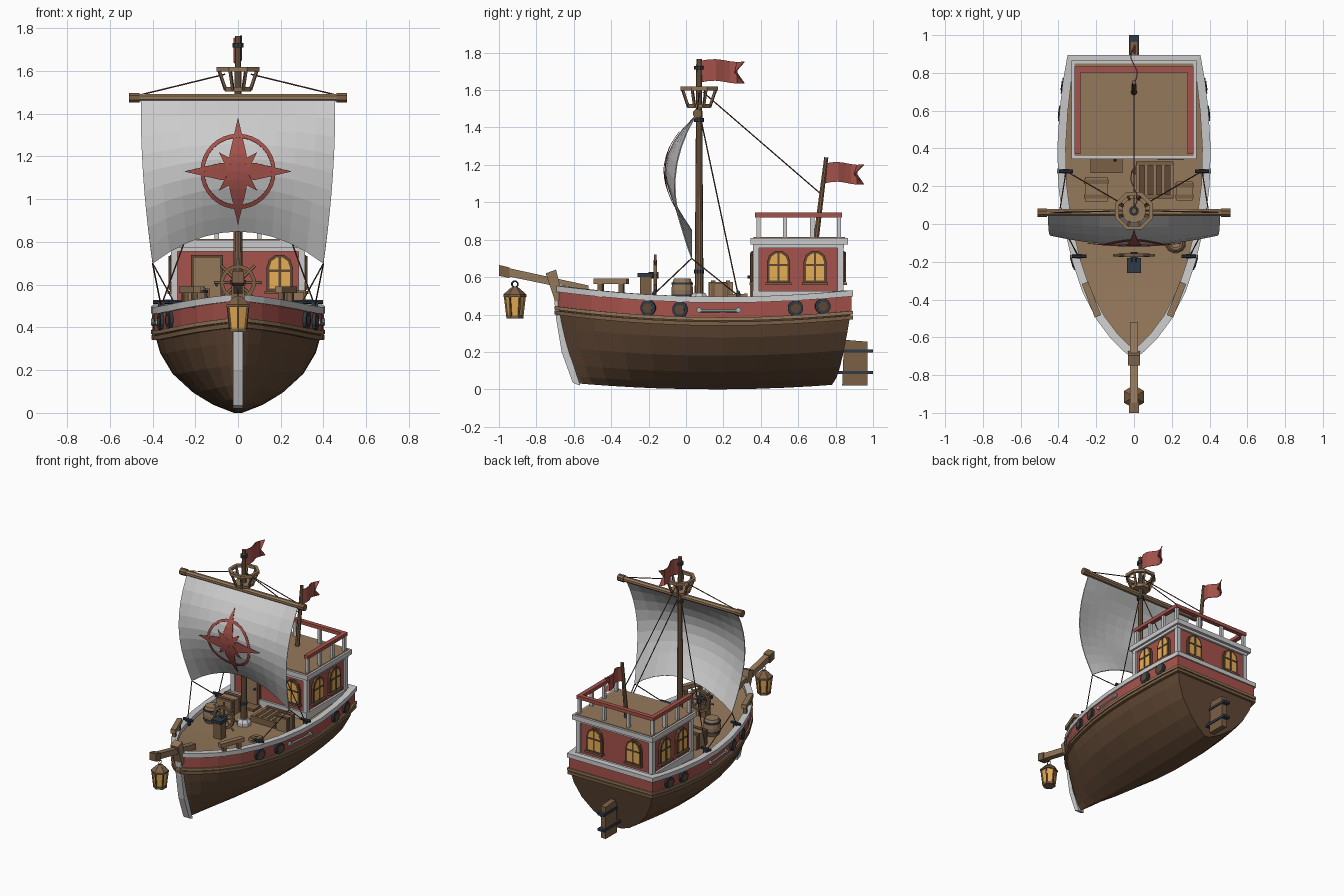
import bpy, bmesh, math
from mathutils import Vector, Matrix
from math import sin, cos, pi

if "Cube" in bpy.data.objects:
    bpy.data.objects.remove(bpy.data.objects["Cube"])

def material(name, c):
    m = bpy.data.materials.new(name)
    m.diffuse_color = (*c, 1)
    m.use_nodes = True
    m.node_tree.nodes["Principled BSDF"].inputs["Base Color"].default_value = m.diffuse_color
    return m
WOOD = material("wood", (.30, .19, .105))
MID = material("mid_wood", (.20, .115, .06))
DARK = material("dark_wood", (.12, .065, .035))
RED = material("red_paint", (.38, .085, .07))
GOLD = material("lit_glass", (.8, .42, .09))
IRON = material("iron", (.03, .042, .06))
TEAL = material("pale_teal", (.35, .47, .46))
GREY = None

def mesh(name, verts, faces, mat=None, thick=0):
    me = bpy.data.meshes.new(name)
    me.from_pydata([tuple(v) for v in verts], [], faces)
    bm = bmesh.new(); bm.from_mesh(me)
    bmesh.ops.recalc_face_normals(bm, faces=bm.faces)
    bm.to_mesh(me); bm.free()
    if mat: me.materials.append(mat)
    ob = bpy.data.objects.new(name, me)
    bpy.context.collection.objects.link(ob)
    if thick:
        s = ob.modifiers.new("thickness", 'SOLIDIFY'); s.thickness = thick; s.offset = 0
    return ob

def loft(name, rings, mat, closed=False, caps=True):
    n, m = len(rings[0]), len(rings)
    faces = [(i*n+j, i*n+(j+1) % n, ((i+1) % m)*n+(j+1) % n, ((i+1) % m)*n+j)
             for i in range(m if closed else m-1) for j in range(n)]
    if caps and not closed:
        faces += [tuple(range(n)), tuple(range((m-1)*n, m*n))]
    return mesh(name, [v for r in rings for v in r], faces, mat)

def prism(name, pts, h, mat, M=Matrix()):
    """outline in local (y,z), extruded +-h along local x"""
    return loft(name, [[M @ Vector((x, a, b)) for a, b in pts] for x in (-h, h)], mat)

def box(name, x, y, z, mat, M=Matrix()):
    return loft(name, [[M @ Vector((a, b, c)) for a, b in
                ((x[0], y[0]), (x[1], y[0]), (x[1], y[1]), (x[0], y[1]))] for c in z], mat)

def rod(name, p, q, r, mat, r2=None, n=8):
    p, q = Vector(p), Vector(q)
    R = (q-p).to_track_quat('Z', 'Y')
    return loft(name, [[c + R @ Vector((rr*cos(2*pi*(k+.5)/n), rr*sin(2*pi*(k+.5)/n), 0)) for k in range(n)]
                       for c, rr in ((p, r), (q, r if r2 is None else r2))], mat)

def lathe(name, prof, mat, M, n=12, ring=False):
    return loft(name, [[M @ Vector((r*cos(2*pi*(k+.5)/n), r*sin(2*pi*(k+.5)/n), z)) for k in range(n)]
                       for r, z in prof], mat, closed=ring)

def at(x, y, z, ang=0, axis='Z'):
    return Matrix.Translation((x, y, z)) @ Matrix.Rotation(ang, 4, axis)

# Hull plan: (y, half width), sheer height and keel
PLAN = [(-.69, .012), (-.66, .05), (-.6, .11), (-.5, .185), (-.35, .262), (-.2, .312), (0, .36),
        (.2, .386), (.4, .392), (.6, .38), (.75, .363), (.88, .34)]
def width(y):
    for (a, b), (c, d) in zip(PLAN, PLAN[1:]):
        if y <= c: return b + (d-b)*(y-a)/(c-a)
    return PLAN[-1][1]
def top(y): return .495 + .075*(y-.2)**2

SECT = [(.05, 0), (.3, .1), (.54, .25), (.78, .48), (.93, .74), (1, 1)]
rings = []
for y, w in PLAN:
    yb = -.57 + (y+.69)*1.35/1.57
    zk = .06*(yb-.15)**2
    half = [(w*f, yb+(y-yb)*t**.6, zk+(top(y)-.12-zk)*t) for f, t in SECT]
    rings.append([(-a, b, c) for a, b, c in reversed(half)] + half)
loft("hull", rings, DARK)

# Strakes swept around the plan
loop = [Vector((w, y)) for y, w in PLAN] + [Vector((-w, y)) for y, w in reversed(PLAN)]
def strake(name, o0, o1, z0, z1, mat):
    out = []
    for i, p in enumerate(loop):
        d1 = (p-loop[i-1]).normalized(); d2 = (loop[(i+1) % len(loop)]-p).normalized()
        n1, n2 = Vector((d1.y, -d1.x)), Vector((d2.y, -d2.x))
        nn = (n1+n2).normalized(); nn /= max(.6, nn.dot(n1))
        out.append([(*(p+nn*o), top(p.y)+z) for o, z in ((o0, z0), (o1, z0), (o1, z1), (o0, z1))])
    loft(name, out, mat, closed=True)
strake("red_bulwark", -.025, .004, -.125, -.02, RED)
strake("cap_rail", -.03, .014, -.032, 0, GREY)
strake("upper_wale", -.02, .014, -.128, -.11, WOOD)
strake("lower_wale", -.02, .012, -.155, -.134, MID)
loft("deck", [[(s*max(w-.018, .005), y, top(y)+z) for s, z in ((-1, -.06), (1, -.06), (1, -.028), (-1, -.028))]
              for y, w in PLAN[1:]], WOOD)

# Stem, stem head, bowsprit, rudder
prism("stem_post", [(-.565, .02), (-.605, .035), (-.665, .2), (-.695, .38), (-.712, .56), (-.665, .56),
                    (-.655, .38), (-.625, .2)], .024, GREY)
prism("stem_head", [(-.75, .62), (-.695, .64), (-.655, .48), (-.70, .47)], .031, WOOD)
prism("bowsprit", [(-.52, .515), (-.52, .555), (-.98, .655), (-.98, .61)], .021, WOOD)
prism("bowsprit_cap", [(-.945, .595), (-.945, .652), (-1, .665), (-1, .607)], .027, MID)
prism("rudder", [(.835, .02), (.97, .02), (.97, .255), (.845, .265)], .02, MID)
for z in (.09, .205):
    box("rudder_strap", (-.026, .026), (.80, 1), (z-.009, z+.009), IRON)

# Bow lantern
L = at(0, -.915, 0)
lathe("lantern_glass", [(.04, .39), (.052, .50)], GOLD, L, 6)
lathe("lantern_cap", [(.062, .495), (.062, .507), (.025, .54), (.012, .548)], MID, L, 6)
lathe("lantern_base", [(.046, .378), (.046, .395)], MID, L, 6)
lathe("lantern_hook", [(.016, -.003), (.021, 0), (.016, .003), (.012, 0)], IRON, at(0, -.915, .562, pi/2, 'Y'), 8, True)
for k in range(6):
    a = 2*pi*(k+.5)/6
    rod("lantern_bar", (.042*cos(a), -.915+.042*sin(a), .39), (.055*cos(a), -.915+.055*sin(a), .5), .006, MID, n=4)

# Cabin
box("cabin_walls", (-.3, .3), (.37, .83), (.46, .78), RED)
box("cabin_base", (-.315, .315), (.355, .845), (.46, .525), GREY)
box("cabin_cornice", (-.33, .33), (.345, .865), (.775, .81), GREY)
box("cornice_moulding", (-.315, .315), (.357, .845), (.755, .776), GREY)
box("cabin_roof_deck", (-.315, .315), (.36, .85), (.80, .814), WOOD)
for s in (-1, 1):
    for y in (.375, .825):
        box("cabin_corner_post", (s*.298-.016, s*.298+.016), (y-.016, y+.016), (.5, .77), GREY)
    for y in (.388, .53, .675, .817):
        box("roof_rail_post", (s*.3-.011, s*.3+.011), (y-.011, y+.011), (.81, .925), GREY)
    box("roof_side_rail", (s*.3-.016, s*.3+.016), (.37, .835), (.92, .945), RED)
    box("roof_rail_post", (s*.1-.011, s*.1+.011), (.806, .828), (.81, .925), GREY)
box("roof_back_rail", (-.3, .3), (.803, .835), (.92, .945), RED)

# Arched windows, local facing -y
def arch(w, h):
    return [(w, -h), (w, h-w)] + [(w*cos(a), h-w+w*sin(a)) for a in (pi/5, 2*pi/5, 3*pi/5, 4*pi/5)] + [(-w, h-w), (-w, -h)]
def window(x, y, ang):
    M = at(x, y, .655, ang)
    A = M @ Matrix.Rotation(pi/2, 4, 'Z')   # outline y -> local x
    prism("window_frame", arch(.062, .088), .018, DARK, A)
    prism("window_glass", arch(.048, .074), .021, GOLD, A)
    box("window_mullion", (-.006, .006), (-.025, 0), (-.08, .08), DARK, M)
    box("window_transom", (-.05, .05), (-.025, 0), (.005, .015), DARK, M)
    box("window_sill", (-.07, .07), (-.03, 0), (-.098, -.084), MID, M)
for s in (-1, 1):
    for y in (.495, .69):
        window(s*.3, y, s*pi/2)
    window(s*.16, .83, pi)
window(.195, .37, 0)

# Door and step
box("door_frame", (-.22, -.07), (.35, .38), (.47, .74), DARK)
box("door", (-.205, -.085), (.343, .36), (.47, .725), WOOD)
rod("door_knob", (-.1, .345, .6), (-.1, .33, .6), .008, IRON)
box("door_step", (-.23, -.06), (.27, .36), (.45, .485), MID)

# Mast, crow's nest, yard
MY = .07
N = at(0, MY, 0)
rod("mast", (0, MY, .44), (0, MY, 1.765), .024, MID, .015, 10)
lathe("mast_step", [(.05, .46), (.05, .495), (.035, .515)], GREY, N, 8)
for z in (.62, 1.43, 1.71):
    lathe("mast_band", [(.026, z), (.026, z+.02)], IRON, N, 10)
lathe("nest_floor", [(.066, 1.505), (.07, 1.525)], WOOD, N, 8)
lathe("nest_rim", [(.086, 1.597), (.108, 1.597), (.108, 1.618), (.086, 1.618)], WOOD, N, 8, True)
for k in range(8):
    a = 2*pi*(k+.5)/8
    rod("nest_post", (.062*cos(a), MY+.062*sin(a), 1.51), (.097*cos(a), MY+.097*sin(a), 1.605), .009, MID, n=4)
rod("yard", (-.5, .06, 1.475), (.5, .06, 1.475), .02, WOOD)
for s in (-1, 1):
    rod("yard_end", (s*.46, .06, 1.475), (s*.51, .06, 1.475), .025, MID)

# Sail and compass star
def bottom(u): return .85 - .15*u*u
def sail(u, v):
    return Vector((u*(.455-.055*v*v), .05-.02*v-sin(pi*v**.9)*(.10+.05*(1-u*u)), 1.46+(bottom(u)-1.46)*v))
nu, nv = 10, 9
mesh("sail", [sail(-1+2*i/nu, j/nv) for j in range(nv+1) for i in range(nu+1)],
     [(j*(nu+1)+i, j*(nu+1)+i+1, (j+1)*(nu+1)+i+1, (j+1)*(nu+1)+i) for j in range(nv) for i in range(nu)], GREY, .006)
def onto_sail(x, z):
    u = x/.44
    return (x, sail(u, (1.46-z)/(1.46-bottom(u))).y - .009, z)
CZ = 1.13
def star(name, reach, turn, inner):
    verts, faces = [], []
    for k in range(4):
        a, b0 = turn+k*pi/2, len(verts)
        for i in range(7):                     # tapering strip towards each tip
            t = i/6
            r = reach*t
            h = inner*min(t/.2, (1-t)/.8) + .0005
            for o in (-h, h):
                verts.append(onto_sail(r*cos(a)-o*sin(a), CZ+r*sin(a)+o*cos(a)))
        faces += [(b0+2*i, b0+2*i+1, b0+2*i+3, b0+2*i+2) for i in range(6)]
    mesh(name, verts, faces, RED, .003)
star("compass_long_points", .25, 0, .046)
star("compass_short_points", .125, pi/4, .032)
R = 32
mesh("compass_ring", [onto_sail(r*cos(2*pi*k/R), CZ+r*sin(2*pi*k/R)) for k in range(R) for r in (.158, .176)],
     [(2*k, 2*k+1, (2*k+3) % (2*R), (2*k+2) % (2*R)) for k in range(R)], RED, .003)

# Rigging, cleats, bow benches, portholes on both sides
for s in (-1, 1):
    rod("shroud", (0, MY, 1.49), (s*.36, .28, .5), .0035, DARK, n=5)
    rod("sheet", (s*.4, .03, .70), (s*.36, .28, .5), .0035, DARK, n=5)
    rod("fore_sheet", (s*.4, .03, .70), (s*.295, -.17, .51), .0035, DARK, n=5)
    rod("yard_lift", (s*.45, .06, 1.49), (s*.06, MY, 1.585), .0035, DARK, n=5)
    for x, y in ((.36, .28), (.29, -.17)):
        box("cleat_foot", (s*x-.015, s*x+.015), (y-.012, y+.012), (.47, .515), IRON)
        rod("cleat_bar", (s*x-.038, y, .518), (s*x+.038, y, .518), .01, IRON)
    B = at(s*.225, -.4, 0, -s*.37)
    box("bow_bench", (-.018, .018), (-.095, .095), (.562, .592), WOOD, B)
    for y in (-.06, .06):
        box("bench_leg", (-.012, .012), (y-.013, y+.013), (.49, .565), MID, B)
    for y in (-.2, -.03, .585, .73):
        n = Vector((s, (width(y-.05)-width(y+.05))*10, 0)).normalized()
        p = Vector((s*width(y), y, top(y)-.072))
        rod("porthole_rim", p-n*.01, p+n*.018, .042, IRON, n=12)
        rod("porthole_glass", p, p+n*.021, .026, DARK, n=12)
    rod("side_plaque", (s*(width(.07)+.008), .07, .42), (s*(width(.28)+.008), .28, .42), .008, TEAL, n=6)
    for y in (.07, .28):
        rod("plaque_end", (s*width(y), y, .424), (s*(width(y)+.018), y, .424), .015, TEAL, n=6)
rod("back_stay", (0, .09, 1.59), (0, .715, 1.05), .0035, DARK, n=5)

# Flags
rod("stern_flagpole", (0, .695, .80), (0, .75, 1.24), .016, MID, .012)
def flag(name, y, z, l, h):
    n = 6
    v = [(.018*sin(i*1.1), y+l*i/n-(.05 if i == n and r == 1 else 0), z+h*(r-1)/2+.008*sin(i*.9))
         for i in range(n+1) for r in range(3)]
    mesh(name, v, [(3*i+r, 3*i+r+1, 3*i+r+4, 3*i+r+3) for i in range(n) for r in (0, 1)], RED, .006)
flag("mast_flag", MY+.012, 1.70, .23, .115)
flag("stern_flag", .745, 1.155, .205, .105)

# Steering wheel on a pedestal
box("wheel_pedestal", (-.03, .03), (-.245, -.185), (.46, .6), MID)
box("pedestal_cap", (-.038, .038), (-.26, -.18), (.6, .622), IRON)
W = at(0, -.165, .61, pi/2, 'X')
lathe("wheel_rim", [(.066, -.01), (.084, -.01), (.084, .01), (.066, .01)], MID, W, 16, True)
rod("wheel_hub", (0, -.2, .61), (0, -.148, .61), .02, IRON)
for k in range(8):
    a = k*pi/4
    rod("wheel_spoke", (0, -.165, .61), (.112*cos(a), -.165, .61+.112*sin(a)), .007, WOOD, n=6)

# Deck cargo
K = at(-.2, -.02, 0)
lathe("barrel", [(.045, .465), (.058, .5), (.06, .53), (.056, .565), (.046, .592)], WOOD, K)
for z in (.495, .56):
    lathe("barrel_hoop", [(.06, z), (.06, z+.012)], IRON, K)
def crate(x, y, z1):
    box("crate", x, y, (.46, z1), WOOD)
    for a in (.2, .8):
        c = y[0]+(y[1]-y[0])*a
        box("crate_batten", (x[0]-.006, x[1]+.006), (c-.011, c+.011), (.46, z1+.007), MID)
crate((-.26, -.14), (.12, .25), .575)
crate((.225, .31), (.125, .225), .565)
box("hatch_base", (.02, .2), (.145, .32), (.45, .49), DARK)
for i in range(5):
    c = .02+.045*i
    box("hatch_slat", (c-.01, c+.01), (.14, .325), (.45, .51), WOOD)
for y in (.145, .32):
    box("hatch_edge", (.01, .21), (y-.01, y+.01), (.45, .513), MID)
for i, z in enumerate((.475, .49)):
    r = .045-.006*i
    lathe("rope_coil", [(r-.014, z), (r, z-.008), (r+.012, z), (r, z+.008)], MID, at(.22, -.1, 0), 12, True)
